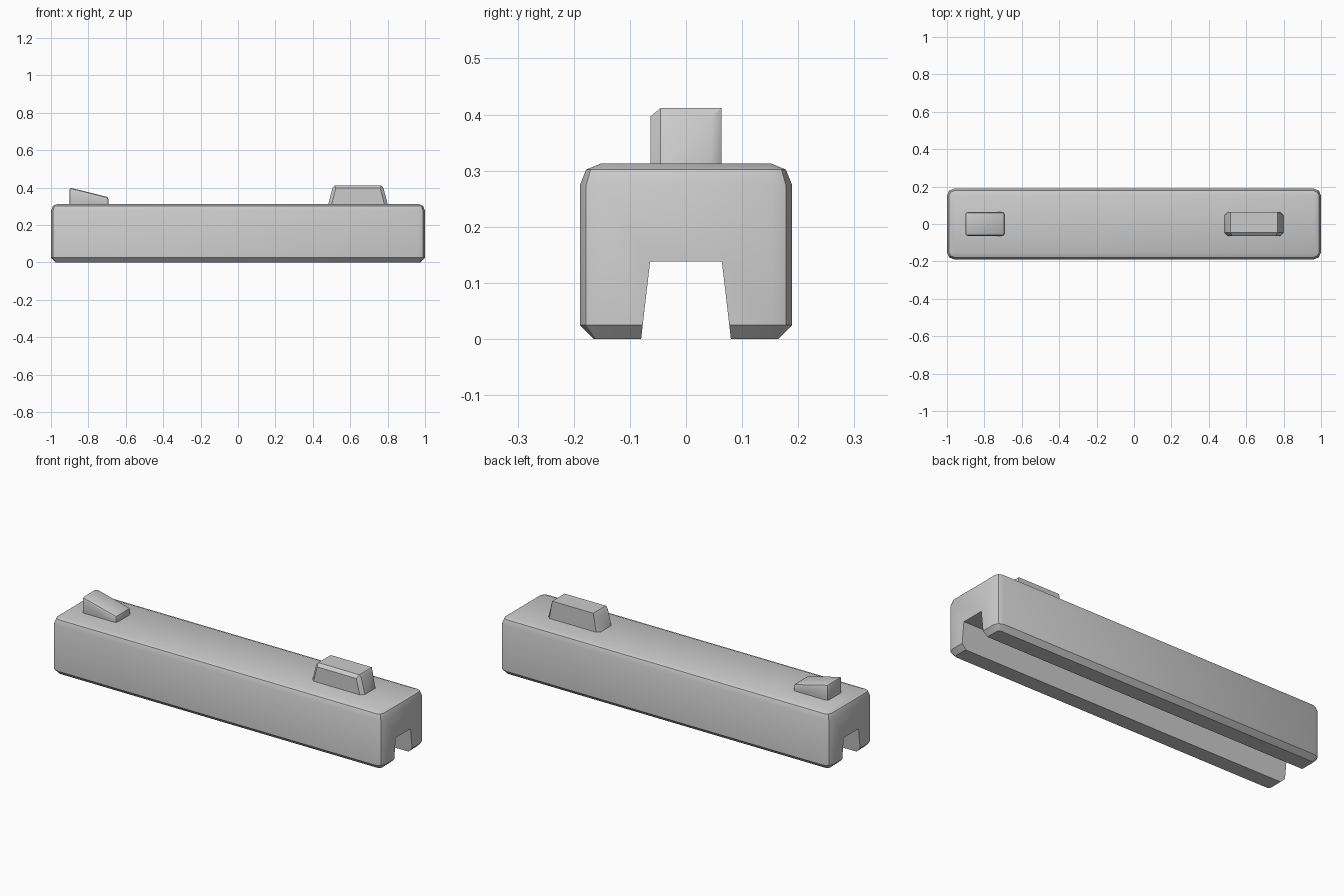
import bpy, bmesh, math

if "Cube" in bpy.data.objects:
    bpy.data.objects.remove(bpy.data.objects["Cube"])


def finish(obj):
    bpy.ops.object.select_all(action='DESELECT')
    obj.select_set(True)
    bpy.context.view_layer.objects.active = obj
    for mod in list(obj.modifiers):
        bpy.ops.object.modifier_apply(modifier=mod.name)
    bpy.ops.object.shade_smooth_by_angle(angle=math.radians(30))


def hull(name, points):
    """Convex solid around a set of points, with flat areas merged."""
    bm = bmesh.new()
    for p in points:
        bm.verts.new(p)
    bmesh.ops.remove_doubles(bm, verts=bm.verts, dist=0.0005)
    res = bmesh.ops.convex_hull(bm, input=bm.verts)
    loose = [v for v in bm.verts if not v.link_faces]
    bmesh.ops.delete(bm, geom=loose, context='VERTS')
    bmesh.ops.dissolve_limit(bm, angle_limit=math.radians(1),
                             verts=bm.verts, edges=bm.edges)
    bmesh.ops.recalc_face_normals(bm, faces=bm.faces)
    me = bpy.data.meshes.new(name)
    bm.to_mesh(me)
    bm.free()
    obj = bpy.data.objects.new(name, me)
    bpy.context.collection.objects.link(obj)
    return obj


def rounded_ring(hx, hy, r, z):
    """Rectangle with two-segment rounded corners."""
    pts = []
    for sx in (-1, 1):
        for sy in (-1, 1):
            for a in (0, math.pi / 4, math.pi / 2):
                pts.append((sx * (hx - r + r * math.cos(a)),
                            sy * (hy - r + r * math.sin(a)), z))
    return pts


# Main body: chamfered below, two-step rounding above
R = 0.038
pts = []
for inset, z in ((0.025, 0), (0, 0.025), (0, 0.275), (0.011, 0.302), (R, 0.313)):
    pts += rounded_ring(1 - inset, 0.189 - inset, R - inset, z)
body = hull("body", pts)

# Tapered groove along the underside
slope = (0.08 - 0.064) / 0.138
groove = hull("groove_cutter", [(x, s * w, z) for x in (-1.1, 1.1) for s in (-1, 1)
                                for w, z in ((0.08 + 0.1 * slope, -0.1), (0.064, 0.138))])
groove.hide_render = True
cut = body.modifiers.new("groove", 'BOOLEAN')
cut.operation = 'DIFFERENCE'
cut.solver = 'EXACT'
cut.object = groove
finish(body)
bpy.data.objects.remove(groove)

# Trapezoid block on top near the right end
W, C = 0.063, 0.018
pts = []
for x0, x1, z in ((0.481, 0.802, 0.305), (0.505, 0.778, 0.397)):
    for y in (-1, 1):
        pts += [(x0, y * (W - C), z), (x1, y * (W - C), z),
                (x0 + C, y * W, z), (x1 - C, y * W, z)]
pts += [(x, y, 0.412) for x in (0.517, 0.766) for y in (-W + C, W)]
finish(hull("right_block", pts))

# Sloping wedge on top near the left end
wedge = hull("left_wedge", [(x, y, z) for y in (-W, W) for x, z in
                            ((-0.902, 0.28), (-0.902, 0.4), (-0.692, 0.348), (-0.692, 0.28))])
bev = wedge.modifiers.new("bevel", 'BEVEL')
bev.width = 0.013
bev.segments = 2
finish(wedge)
